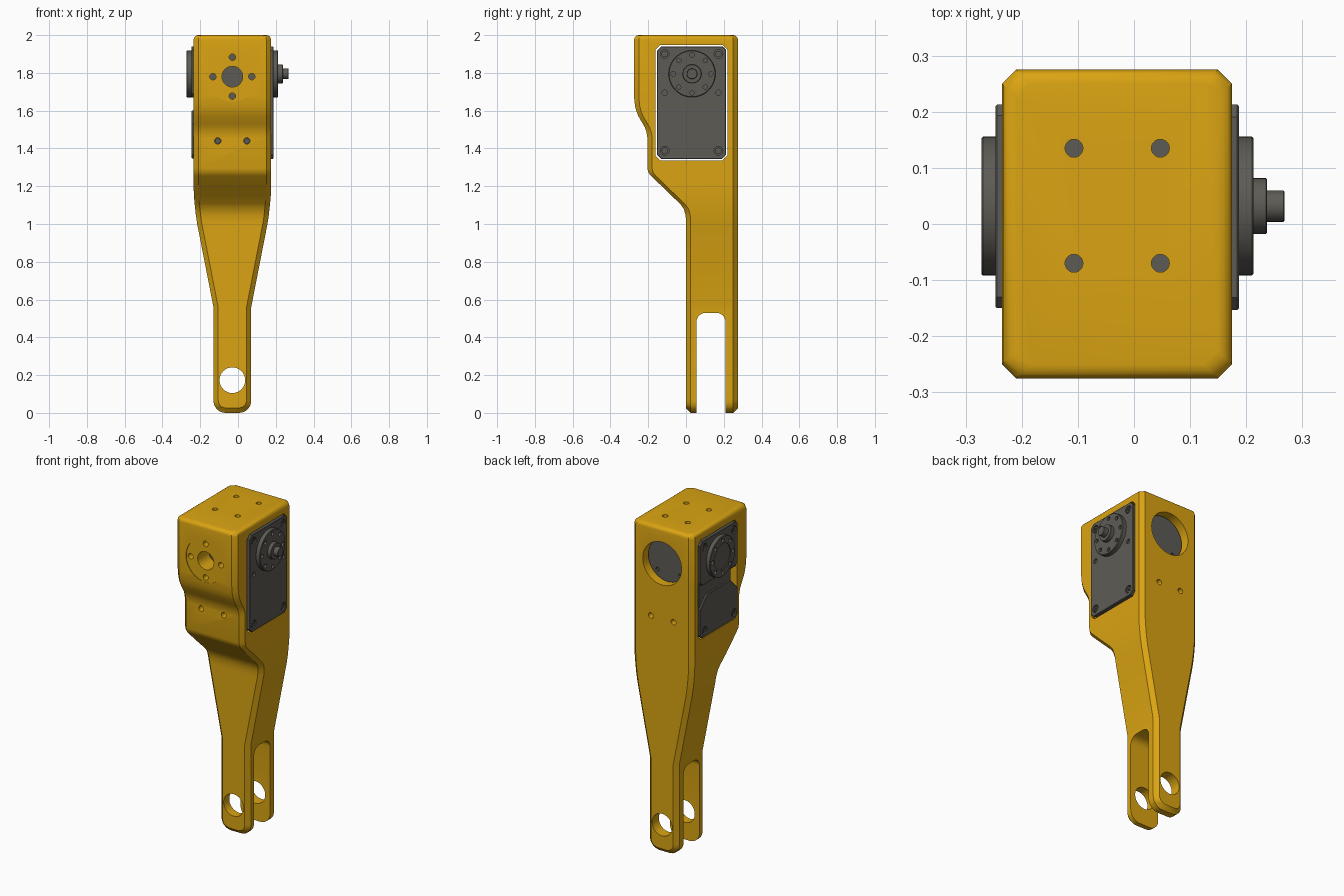
import bpy, bmesh, math

if "Cube" in bpy.data.objects:
    bpy.data.objects.remove(bpy.data.objects["Cube"])

CX = -0.03            # centre line of the arm in x
HY, HZ = 0.032, 1.795  # output shaft axis in y, z
C = 0.025             # edge chamfer


def material(name, rgb):
    m = bpy.data.materials.new(name)
    m.diffuse_color = (*rgb, 1)
    m.use_nodes = True
    m.node_tree.nodes["Principled BSDF"].inputs["Base Color"].default_value = m.diffuse_color
    return m


YELLOW = material("yellow_paint", (0.70, 0.37, 0.006))
GREY = material("dark_grey", (0.11, 0.105, 0.09))


def make(name, bm, mat):
    bmesh.ops.recalc_face_normals(bm, faces=bm.faces)
    me = bpy.data.meshes.new(name)
    bm.to_mesh(me)
    bm.free()
    ob = bpy.data.objects.new(name, me)
    bpy.context.collection.objects.link(ob)
    me.materials.append(mat)
    return ob


def loft(name, rings, mat):
    bm = bmesh.new()
    vs = [[bm.verts.new(p) for p in r] for r in rings]
    n = len(rings[0])
    for a, b in zip(vs, vs[1:]):
        for i in range(n):
            j = (i + 1) % n
            bm.faces.new((a[i], a[j], b[j], b[i]))
    bm.faces.new(vs[0])
    bm.faces.new(vs[-1])
    return make(name, bm, mat)


def prism(name, pts, axis, a, b, mat=GREY):
    place = {"x": lambda p, d: (d, p[0], p[1]),
             "y": lambda p, d: (p[0], d, p[1]),
             "z": lambda p, d: (p[0], p[1], d)}[axis]
    return loft(name, [[place(p, d) for p in pts] for d in (a, b)], mat)


def circle(u, v, r, n=32):
    return [(u + r * math.cos(2 * math.pi * i / n), v + r * math.sin(2 * math.pi * i / n)) for i in range(n)]


def rect(u0, u1, v0, v1, c=0.0, top=None):
    t = c if top is None else top
    if not c and not t:
        return [(u0, v0), (u1, v0), (u1, v1), (u0, v1)]
    return [(u0 + c, v0), (u1 - c, v0), (u1, v0 + c), (u1, v1 - t),
            (u1 - t, v1), (u0 + t, v1), (u0, v1 - t), (u0, v0 + c)]


def select(ob):
    bpy.ops.object.select_all(action="DESELECT")
    ob.select_set(True)
    bpy.context.view_layer.objects.active = ob


def cut(ob, pts, axis, a, b):
    tool = prism("cutter", pts, axis, a, b, ob.data.materials[0])
    tool.hide_render = True
    select(ob)
    m = ob.modifiers.new("cut", "BOOLEAN")
    m.operation, m.solver, m.object = "DIFFERENCE", "EXACT", tool
    bpy.ops.object.modifier_apply(modifier=m.name)
    bpy.data.objects.remove(tool)


def bevel(ob, w=0.003):
    select(ob)
    m = ob.modifiers.new("bevel", "BEVEL")
    m.width, m.segments, m.limit_method, m.angle_limit = w, 1, "ANGLE", math.radians(50)
    bpy.ops.object.modifier_apply(modifier=m.name)


def interp(table, z):
    for (z0, v0), (z1, v1) in zip(table, table[1:]):
        if z <= z1:
            return v0 + (v1 - v0) * (z - z0) / (z1 - z0)
    return table[-1][1]


# Arm: chamfered rectangular sections lofted upward
FRONT = [(0, 0), (1.02, 0), (1.05, -.003), (1.08, -.012), (1.105, -.03), (1.255, -.185),
         (1.27, -.198), (1.295, -.205), (1.46, -.205), (1.485, -.209), (1.51, -.217),
         (1.53, -.228), (1.57, -.252), (1.595, -.262), (1.625, -.27), (1.67, -.275), (2, -.275)]
WIDTH = [(0, .1), (.56, .1), (1.0, .186), (1.05, .1935), (1.1, .199), (1.15, .2035), (1.2, .205), (2, .205)]


def arm_ring(z):
    y0, y1, w = interp(FRONT, z), 0.275, interp(WIDTH, z)
    inner, e = w - C, 0.0
    if z < .07:      # rounded tips of the fork
        w = .035 + math.sqrt(max(0, .065 ** 2 - (.065 - min(z, .065)) ** 2))
        inner = .033 + math.sqrt(max(0, .042 ** 2 - (.067 - z) ** 2)) if z > C else .033
        e = max(0, C - z) * .98
    k = 0.0
    if z > 2 - C:    # rounded top edge
        k = C - math.sqrt(max(0, C * C - (z - 2 + C) ** 2))
    w, inner, y0, y1 = w - k, inner - k, y0 + k, y1 - k
    pts = [(w, y0 + C), (w, y1 - C), (inner, y1 - e), (-inner, y1 - e),
           (-w, y1 - C), (-w, y0 + C), (-inner, y0 + e), (inner, y0 + e)]
    return [(CX + x, y, z) for x, y in pts]


levels = {z for z, _ in FRONT + WIDTH} | {.002, .006, .0125, .025, .032, .042, .055, .07}
levels |= {2 - C + C * math.sin(math.radians(a)) for a in (0, 22.5, 45, 67.5)}
arm = loft("arm", [arm_ring(z) for z in sorted(levels)], YELLOW)

# Fork slot with rounded top, and pin hole through both prongs
slot = [(.055, -.1), (.21, -.1)]
for yc, start in ((.16, 0), (.105, 90)):
    slot += [(yc + .05 * math.cos(math.radians(start + a)), .48 + .05 * math.sin(math.radians(start + a)))
             for a in range(0, 91, 15)]
cut(arm, slot, "x", -.5, .5)
cut(arm, circle(CX, .173, .068, 48), "y", -.1, .4)

# Motor pocket, bearing bores and bolt holes
cut(arm, rect(-.161, .219, 1.337, 1.947, .025), "x", -.5, .5)
cut(arm, circle(CX, 1.78, .132, 48), "y", .1, .4)
cut(arm, circle(CX, 1.78, .132, 48), "y", -.4, -.271)
cut(arm, circle(CX, 1.78, .055), "y", -.4, -.1)
for i in range(4):
    a = i * math.pi / 2
    cut(arm, circle(CX + .103 * math.cos(a), 1.78 + .103 * math.sin(a), .017, 20), "y", -.4, -.1)
for x in (-.107, .047):
    cut(arm, circle(x, 1.44, .017, 20), "y", -.4, .4)
    for y in (-.07, .135):
        cut(arm, circle(x, y, .016, 20), "z", 1.9, 2.1)

# Motor case with side notch and screw holes
case = prism("motor_case", rect(-.15, .21, 1.348, 1.938, .02), "x", -.235, .172)
cut(case, rect(-.2, -.095, 1.52, 1.66), "x", -.3, -.09)
for x in (-.107, .047):
    for z in (1.44, 1.7):
        cut(case, circle(x, z, .012, 16), "y", .195, .3)
        cut(case, circle(x, z, .012, 16), "y", -.3, -.135)

# Right cover plate, left upper plate and left lower cover
right = prism("right_cover", rect(-.153, .213, 1.345, 1.941, .022), "x", .17, .187)
upper = prism("left_upper_cover", rect(-.15, .213, 1.67, 1.941, .02), "x", -.247, -.23)
lower = prism("left_lower_cover", rect(-.15, .213, 1.348, 1.6, .02, .07), "x", -.247, -.23)
parts = [right, upper, lower]
for p in parts:
    bevel(p)

# Corner screws sunk in the covers
for y in (-.113, .172):
    for z in (1.388, 1.9):
        for cover, side in ((right, 1), (upper if z > 1.6 else lower, -1)):
            out = .187 if side > 0 else -.247
            cut(cover, circle(y, z, .023, 20), "x", out - side * .012, out + side * .02)
            screw = prism("cover_screw", circle(y, z, .017, 20), "x", out - side * .014, out - side * .003)
            cut(screw, circle(y, z, .009, 6), "x", out - side * .009, out + side * .01)
            parts.append(screw)
    cut(right, circle(y, 1.695, .014, 16), "x", .177, .21)

# Output discs with bolt circles
for name, inner, out, s in (("right_disc", .18, .213, 1), ("left_disc", -.235, -.272, -1)):
    disc = prism(name, circle(HY, HZ, .124, 48), "x", inner, out)
    bevel(disc)
    for i in range(8):
        a = i * math.pi / 4
        cut(disc, circle(HY + .1 * math.cos(a), HZ + .1 * math.sin(a), .012, 16), "x", out - s * .014, out + s * .02)
    if s < 0:
        cut(disc, circle(HY, HZ, .078, 40), "x", -.267, -.3)
    parts.append(disc)

# Stepped output shaft
for name, r, a, b in (("shaft_hub", .05, .205, .237), ("shaft_tip", .028, .23, .268)):
    step = prism(name, circle(HY, HZ, r), "x", a, b)
    bevel(step, .002)
    parts.append(step)

for ob in parts + [arm, case]:
    select(ob)
    bpy.ops.object.shade_smooth_by_angle(angle=math.radians(28))
